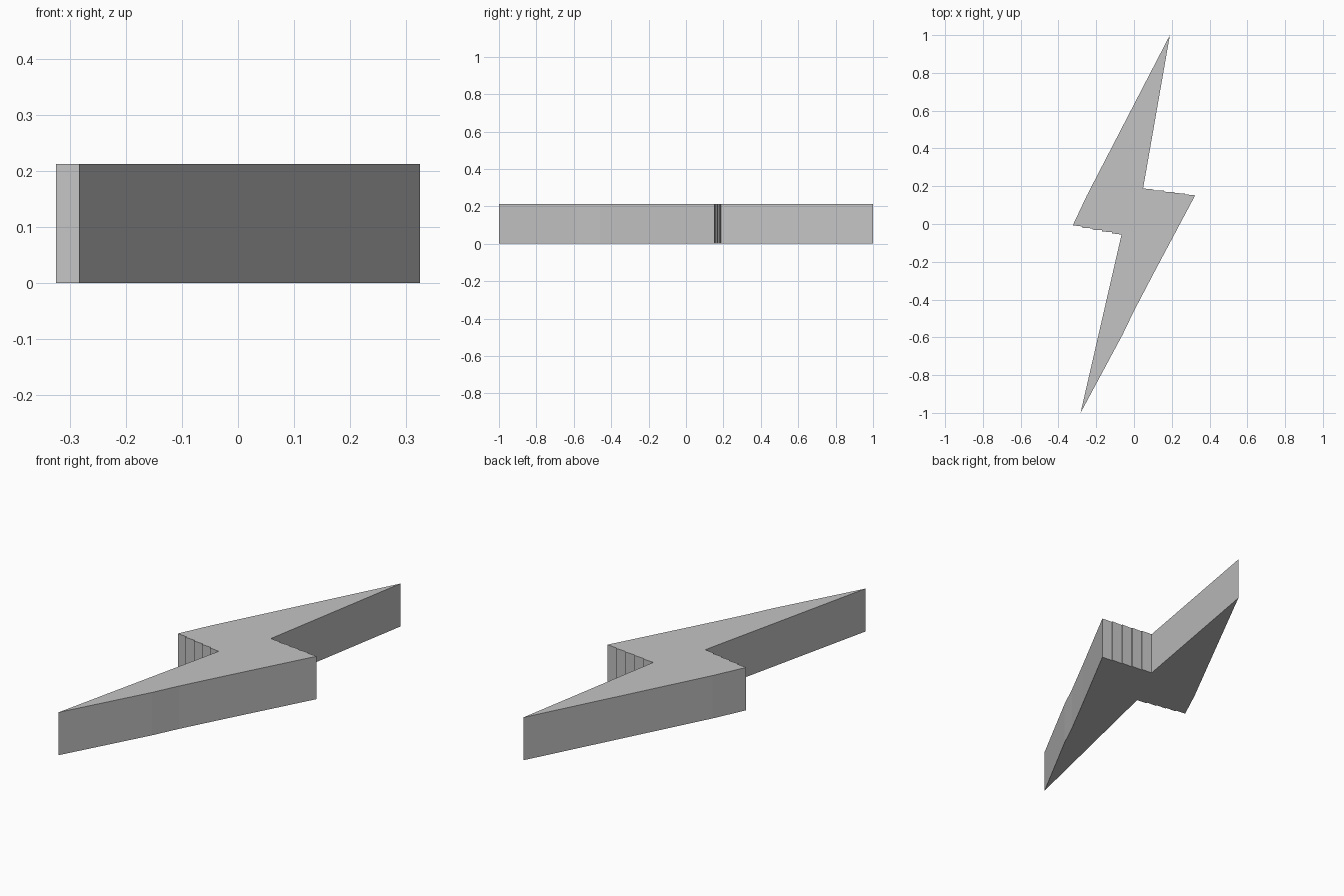
import bpy
import bmesh
from mathutils import Vector

HEIGHT = 0.212

cube = bpy.data.objects.get("Cube")
if cube:
    bpy.data.objects.remove(cube, do_unlink=True)

grey = bpy.data.materials.new("plain_grey")
grey.use_nodes = True
colour = (0.55, 0.55, 0.55, 1)
grey.diffuse_color = colour
grey.node_tree.nodes["Principled BSDF"].inputs["Base Color"].default_value = colour


def stepped(start, end, steps):
    """Points of a shallow staircase between two corners."""
    a, b = Vector(start), Vector(end)
    points = [a]
    for i in range(1, steps):
        p = a.lerp(b, i / steps)
        drop = Vector((0, (b.y - a.y) / steps * 0.35))
        points += [p - drop, p + drop]
    return points + [b]


# Zigzag outline: two long points joined by shallow stepped ledges
outline = [Vector((0.19, 1.0)), Vector((-0.25, 0.15))]
outline += stepped((-0.324, -0.007), (-0.066, -0.056), 5)
outline += [Vector((-0.283, -1.0)), Vector((-0.06, -0.585)), Vector((0.0, -0.46))]
outline += [Vector((0.11, -0.25)), Vector((0.316, 0.137))]
outline += stepped((0.324, 0.152), (0.048, 0.188), 5)

# Extrude the outline into a flat-sided slab
bm = bmesh.new()
base = bm.faces.new([bm.verts.new((p.x, p.y, 0)) for p in outline])
result = bmesh.ops.extrude_face_region(bm, geom=[base], use_keep_orig=True)
top_verts = [g for g in result["geom"] if isinstance(g, bmesh.types.BMVert)]
bmesh.ops.translate(bm, verts=top_verts, vec=(0, 0, HEIGHT))
bmesh.ops.recalc_face_normals(bm, faces=bm.faces)
mesh = bpy.data.meshes.new("lightning_bolt")
bm.to_mesh(mesh)
bm.free()
mesh.materials.append(grey)
bolt = bpy.data.objects.new("lightning_bolt", mesh)
bpy.context.collection.objects.link(bolt)
